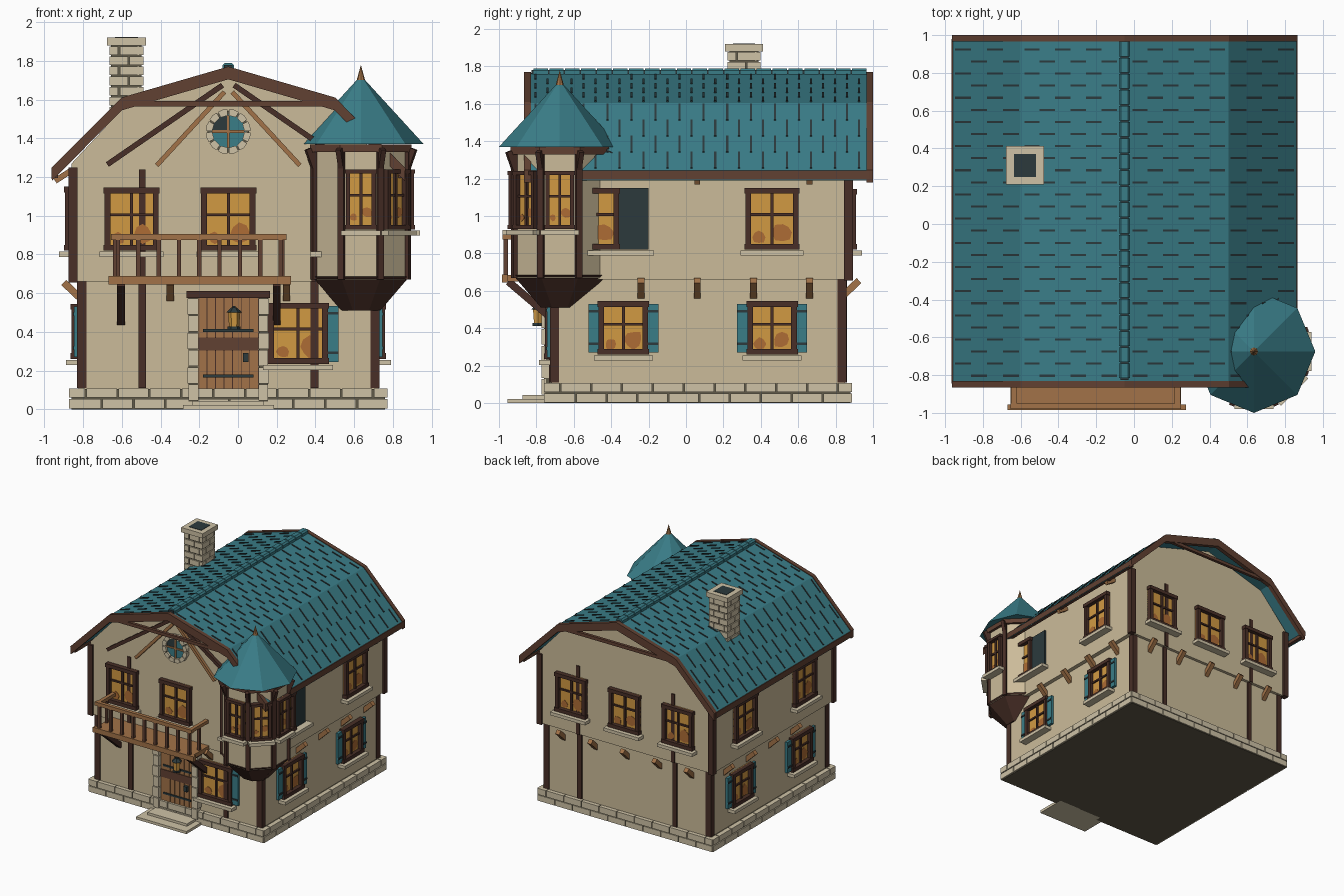
import bpy, bmesh, math, random
from mathutils import Matrix, Vector

if "Cube" in bpy.data.objects:
    bpy.data.objects.remove(bpy.data.objects["Cube"])

random.seed(4)
R = math.radians
COL = {
    "plaster": (.60, .50, .32), "dark_timber": (.065, .028, .02), "red_timber": (.12, .052, .032),
    "ochre_wood": (.36, .17, .065), "amber_glass": (.64, .32, .055), "burnt_glass": (.42, .15, .035),
    "teal": (.042, .205, .245), "slate": (.025, .042, .046), "stone": (.62, .54, .38), "mortar": (.115, .10, .065)}
MATS = {}
for n, c in COL.items():
    MATS[n] = bpy.data.materials.new(n)
    MATS[n].diffuse_color = (*c, 1)
I = Matrix.Identity(4)


class Part:
    """Collects solids into one named object."""
    def __init__(self, name):
        self.name, self.bm, self.used = name, bmesh.new(), []

    def prism(self, pts, o0, o1, mat, M=I):
        # (u, z) outline extruded along local x (outward)
        if mat not in self.used:
            self.used.append(mat)
        rings = [[self.bm.verts.new(M @ Vector((o, u, z))) for u, z in pts] for o in (o0, o1)]
        n = len(pts)
        fs = [self.bm.faces.new(rings[0]), self.bm.faces.new(rings[1])]
        for i in range(n):
            j = (i + 1) % n
            fs.append(self.bm.faces.new((rings[0][i], rings[0][j], rings[1][j], rings[1][i])))
        for f in fs:
            f.material_index = self.used.index(mat)

    def box(self, o, u, z, mat, M=I):
        self.prism([(u[0], z[0]), (u[1], z[0]), (u[1], z[1]), (u[0], z[1])], o[0], o[1], mat, M)

    def beam(self, a, b, w, mat, M=I):
        a, b = Vector(a), Vector(b)
        d = b - a
        Q = M @ Matrix.Translation(a) @ d.to_track_quat('X', 'Z').to_matrix().to_4x4()
        self.box((0, d.length), (-w / 2, w / 2), (-w / 2, w / 2), mat, Q)

    def cone(self, r0, r1, z0, z1, mat, M=I, n=8, turn=0):
        if mat not in self.used:
            self.used.append(mat)
        Q = M @ Matrix.Translation((0, 0, (z0 + z1) / 2)) @ Matrix.Rotation(turn, 4, 'Z')
        vs = bmesh.ops.create_cone(self.bm, cap_ends=True, segments=n, radius1=r0, radius2=r1,
                                   depth=z1 - z0, matrix=Q)["verts"]
        for f in {f for v in vs for f in v.link_faces}:
            f.material_index = self.used.index(mat)

    def done(self):
        bmesh.ops.recalc_face_normals(self.bm, faces=self.bm.faces)
        me = bpy.data.meshes.new(self.name)
        self.bm.to_mesh(me)
        for m in self.used:
            me.materials.append(MATS[m])
        bpy.context.collection.objects.link(bpy.data.objects.new(self.name, me))


def face(a, dist, c=(-.05, .065)):
    # local frame on a wall: x outward, y along the wall, z up
    return Matrix.Translation((*c, 0)) @ Matrix.Rotation(R(a), 4, 'Z') @ Matrix.Translation((dist, 0, 0))


FRONT, RIGHT, BACK, LEFT = -90, 0, 90, 180
LOW = {a: face(a, .785 if a % 180 else .775) for a in (FRONT, RIGHT, BACK, LEFT)}
UP = {a: face(a, .81) for a in LOW}
AXIS = face(FRONT, 0)


def window(name, M, u, w, z0, z1, sill=.025, shutters=()):
    p, f = Part(name), min(.03, w * .14)
    l, r = u - w / 2, u + w / 2
    p.box((-.01, .006), (l, r), (z0, z1), "amber_glass", M)
    # burnt tint patches on the panes
    for cu, cz, s in ((u + w * .2, z0 + (z1 - z0) * .28, .2), (u - w * .25, z0 + (z1 - z0) * .2, .13)):
        rad = [w * s * random.uniform(.7, 1.05) for _ in range(8)]
        p.prism([(cu + q * math.cos(i * R(45)), cz + q * math.sin(i * R(45))) for i, q in enumerate(rad)],
                .005, .009, "burnt_glass", M)
    for a, b in ((l, l + f), (r - f, r)):
        p.box((-.01, .035), (a, b), (z0, z1), "dark_timber", M)
    for a, b in ((z0, z0 + f), (z1 - f, z1)):
        p.box((-.01, .04), (l - .005, r + .005), (a, b), "dark_timber", M)
    zm = z0 + (z1 - z0) * .57
    p.box((0, .02), (u - .008, u + .008), (z0, z1), "dark_timber", M)
    p.box((0, .018), (l, r), (zm - .007, zm + .007), "dark_timber", M)
    if sill:
        p.box((-.01, .065), (l - .025, r + .025), (z0 - .032, z0 - .005), "stone", M)
    for s in shutters:
        a, b = sorted((u + s * w / 2, u + s * (w / 2 + .055)))
        p.box((0, .022), (a, b), (z0 + .01, z1 - .015), "teal", M)
        for z in (z0 + .05, z1 - .06):
            p.box((.02, .028), (a, b), (z, z + .014), "slate", M)
    p.done()


def stones(p, M, half, z0, z1, rows, size, th):
    h = (z1 - z0) / rows
    for r in range(rows):
        u = -half - (size / 2 if r % 2 else 0)
        while u < half - .005:
            a, b = max(u, -half), min(u + size, half)
            if b - a > .012:
                p.box((-.02, th), (a + .004, b - .004), (z0 + r * h + .004, z0 + (r + 1) * h - .004), "stone", M)
            u += size


# masonry plinth
p = Part("foundation")
p.box((-.815, .705), (-.705, .835), (0, .105), "mortar", Matrix.Translation((0, 0, 0)))
p.box((-.86, .76), (-.75, .88), (0, .105), "mortar")
for a in LOW:
    stones(p, face(a, .81), .82, 0, .112, 2, .165, .013)
p.done()

# storeys with gambrel gables
p = Part("lower_walls")
p.box((-.825, .725), (-.72, .85), (.1, .67), "plaster")
p.done()
p = Part("upper_walls")
p.prism([(-.81, .66), (.81, .66), (.81, 1.27), (.55, 1.55), (0, 1.71), (-.55, 1.55), (-.81, 1.27)],
        -.81, .81, "plaster", AXIS)
p.done()

# roof shell, fascia and bargeboards
top = [(-.912, 1.24), (-.55, 1.605), (0, 1.765), (.55, 1.605), (.912, 1.24)]
under = lambda d: [(u, z - d) for u, z in reversed(top)]
p = Part("roof")
p.prism(top + under(.05), -.91, .91, "teal", AXIS)
for s in (-1, 1):
    p.box((-.915, .91), sorted((s * .88, s * .915)), (1.195, 1.243), "red_timber", AXIS)
p.done()
p = Part("bargeboards")
for o in (-.935, .895):
    p.prism([(u * 1.003, z + .006) for u, z in top] + under(.06), o, o + .035, "red_timber", AXIS)
    p.box((o + .005, o + .03), (-.56, .56), (1.565, 1.592), "red_timber", AXIS)
p.done()

# shingle joints: staggered dashes on every slope
p = Part("shingle_joints")
for s in (-1, 1):
    for k in (0, 1):
        a, b = top[1 - k], top[2 - k]
        d = Vector((b[0] - a[0], b[1] - a[1]))
        step = .085 if k == 0 else .12
        for row in range(28):
            y = -.9 + .035 + row * .064
            t = .02 + (step if row % 2 else 0)
            while t + step * .9 < d.length:
                q = [(a[0] + d.x / d.length * v, a[1] + d.y / d.length * v) for v in (t, t + step)]
                out = [(s * u, z + .006) for u, z in q] + [(s * u, z - .003) for u, z in reversed(q)]
                p.prism(out, y, y + .011, "slate", AXIS)
                t += 2 * step
p.done()
p = Part("ridge_cap")
p.box((-.9, .89), (-.022, .022), (1.74, 1.78), "slate", AXIS)
for i in range(21):
    y = -.9 + i * .0852
    p.prism([(-.03, 1.748), (.03, 1.748), (.03, 1.778), (.018, 1.79), (-.018, 1.79), (-.03, 1.778)],
            y, y + .077, "teal", AXIS)
p.done()

# chimney
p = Part("chimney")
C = (-.577, .31)
p.box((-.655, -.499), (.232, .388), (1.45, 1.885), "mortar")
for a in LOW:
    stones(p, face(a, .078, C), .088, 1.46, 1.88, 8, .1, .01)
p.box((-.678, -.476), (.208, .412), (1.88, 1.92), "stone")
p.box((-.636, -.518), (.25, .37), (1.915, 1.923), "slate")
p.done()

# timber posts
p = Part("wall_posts")
for s in (-1, 1):
    for t in (-1, 1):
        for hx, hy, z0, z1 in ((.758, .768, .11, .66), (.803, .803, .655, 1.25)):
            x, y = -.05 + s * hx, .065 + t * hy
            p.box((x - .024, x + .024), (y - .024, y + .024), (z0, z1), "dark_timber")
for a in (FRONT, BACK):
    for u in (-.445, .445):
        p.box((-.01, .012), (u - .02, u + .02), (.11, .66), "dark_timber", LOW[a])
        p.box((-.01, .008), (u - .016, u + .016), (.66, 1.24), "dark_timber", UP[a])
p.done()

# slanted joist ends below the upper storey, and rafter tips at the eaves
p = Part("corbels")
for a, us in ((FRONT, (-.3, .3)), (BACK, (-.6, -.3, 0, .3, .6)),
              (RIGHT, (-.305, -.005, .295, .595)), (LEFT, (.305, .005, -.295, -.595))):
    for u in us:
        p.beam((-.02, u, .565), (.075, u, .655), .037, "ochre_wood", LOW[a])
for a in (RIGHT, LEFT):
    for y in (-.67, -.005, .595):
        p.beam((0, y if a == RIGHT else -y, 1.235), (.085, y if a == RIGHT else -y, 1.18), .03, "ochre_wood", UP[a])
p.done()

# windows
for i, (u, w) in enumerate(((-.5, .28), (0, .28), (.55, .2))):
    window("front_upper_window_%d" % i, UP[FRONT], u, w, .82, 1.145)
for i, u in enumerate((-.5, 0, .5)):
    window("back_upper_window_%d" % i, UP[BACK], u, .28, .82, 1.145)
window("front_lower_window", LOW[FRONT], .36, .31, .235, .55, shutters=(1,))
for side, a, s in (("right", RIGHT, 1), ("left", LEFT, -1)):
    for i, u in enumerate((-.4, .395)):
        window("%s_lower_window_%d" % (side, i), LOW[a], s * u, .265, .26, .545, shutters=(-1, 1))
    window(side + "_upper_window_rear", UP[a], s * .395, .285, .82, 1.15)
window("left_upper_window_front", UP[LEFT], .4, .285, .82, 1.15)
window("right_upper_window_front", UP[RIGHT], -.555, .265, .82, 1.15)
p = Part("open_dark_panel")
p.box((-.01, .012), (-.43, -.265), (.82, 1.15), "slate", UP[RIGHT])
p.box((-.01, .065), (-.43, -.235), (.788, .815), "stone", UP[RIGHT])
p.done()

# round gable window with stone surround
p = Part("round_window")
M = UP[FRONT] @ Matrix.Translation((0, 0, 1.435))
pt = lambda r, d: (r * math.cos(R(d)), r * math.sin(R(d)))
p.prism([pt(.108, i * 15) for i in range(24)], -.01, .012, "mortar", M)
p.prism([pt(.088, i * 15) for i in range(24)], 0, .016, "teal", M)
p.prism([(0, 0)] + [pt(.087, 90 + i * 15) for i in range(7)], .01, .02, "slate", M)
for i in range(12):
    p.prism([pt(.083, i * 30 + 2), pt(.083, i * 30 + 28), pt(.114, i * 30 + 28), pt(.117, i * 30 + 15),
             pt(.114, i * 30 + 2)], 0, .035, "stone", M)
p.box((0, .025), (-.007, .007), (-.084, .084), "ochre_wood", M)
p.box((0, .025), (-.084, .084), (-.007, .007), "ochre_wood", M)
p.done()

# gable braces
p = Part("gable_braces")
for s in (-1, 1):
    p.beam((.03, s * .03, 1.675), (.03, s * .625, 1.265), .028, "dark_timber", UP[FRONT])
    p.beam((.02, s * .02, 1.64), (.02, s * .37, 1.26), .024, "ochre_wood", UP[FRONT])
p.done()

# door with stone jambs, straps, handle and steps
p = Part("door")
W = LOW[FRONT]
for i in range(7):
    u = -.155 + i * .0443
    p.box((-.01, .02), (u + .002, u + .0423), (.04, .58), "ochre_wood", W)
p.box((-.01, .014), (-.155, .155), (.04, .58), "dark_timber", W)
p.box((.01, .026), (-.155, .155), (.305, .37), "red_timber", W)
for z in (.165, .4):
    p.box((.01, .028), (-.13, .13), (z, z + .014), "slate", W)
p.box((.01, .045), (.075, .105), (.245, .29), "slate", W)
for s in (-1, 1):
    p.box((-.01, .04), sorted((s * .158, s * .205)), (.04, .575), "mortar", W)
    for i in range(6):
        p.box((-.01, .052), sorted((s * .155, s * (.205 + .006 * (i % 2)))),
              (.045 + i * .089, .128 + i * .089), "stone", W)
p.box((-.01, .07), (-.215, .215), (.575, .612), "dark_timber", W)
p.done()
p = Part("door_steps")
p.box((-.02, .155), (-.185, .185), (0, .042), "stone", W)
p.box((-.02, .235), (-.235, .235), (0, .022), "stone", W)
p.done()
p = Part("lantern")
M = W @ Matrix.Translation((.07, .03, 0))
p.box((-.07, .01), (-.008, .008), (.52, .535), "slate", M)
p.cone(.042, .015, .5, .525, "slate", M, 6)
p.cone(.026, .032, .425, .5, "amber_glass", M, 6)
p.cone(.034, .034, .413, .427, "slate", M, 6)
p.done()

# balcony
p = Part("balcony")
p.box((-.655, .25), (-.985, -.74), (.65, .685), "ochre_wood")
p.box((-.67, .275), (-.985, -.955), (.645, .688), "ochre_wood")
p.box((-.655, .25), (-.98, -.95), (.875, .905), "ochre_wood")
for x in (-.635, .23):
    p.box((x - .015, x + .015), (-.97, -.745), (.875, .902), "ochre_wood")
    p.box((x - .01, x + .01), (-.86, -.84), (.68, .88), "red_timber")
for i in range(9):
    x = -.62 + i * .105
    p.box((x - .011, x + .011), (-.975, -.953), (.68, .88), "red_timber")
for x in (-.605, .2):
    p.beam((x, -.715, .45), (x, -.95, .65), .04, "dark_timber")
p.done()

# corner turret
T = (.635, -.675)
TM = Matrix.Translation((*T, 0))
k = 1 / math.cos(R(22.5))
p = Part("turret_body")
p.cone(.24 * k, .24 * k, .67, 1.36, "plaster", TM, 8, R(22.5))
p.cone(.10 * k, .25 * k, .51, .685, "dark_timber", TM, 8, R(22.5))
p.cone(.262 * k, .262 * k, 1.33, 1.368, "red_timber", TM, 8, R(22.5))
for i in range(8):
    M = face(22.5 + i * 45, .257, T)
    p.box((-.017, .017), (-.017, .017), (.67, 1.34), "dark_timber", M)
    p.beam((0, 0, 1.24), (.04, 0, 1.345), .028, "dark_timber", M)
p.done()
for i, a in enumerate((-90, -45, 0)):
    window("turret_window_%d" % i, face(a, .24, T), 0, .155, .93, 1.24)
p = Part("turret_roof")
p.cone(.325, .0, 1.37, 1.725, "teal", TM)
p.cone(.026, .0, 1.685, 1.78, "ochre_wood", TM)
p.done()

for m in bpy.data.materials:
    if m.users and not m.is_grease_pencil:
        m.use_nodes = True
        m.node_tree.nodes["Principled BSDF"].inputs["Base Color"].default_value = m.diffuse_color
